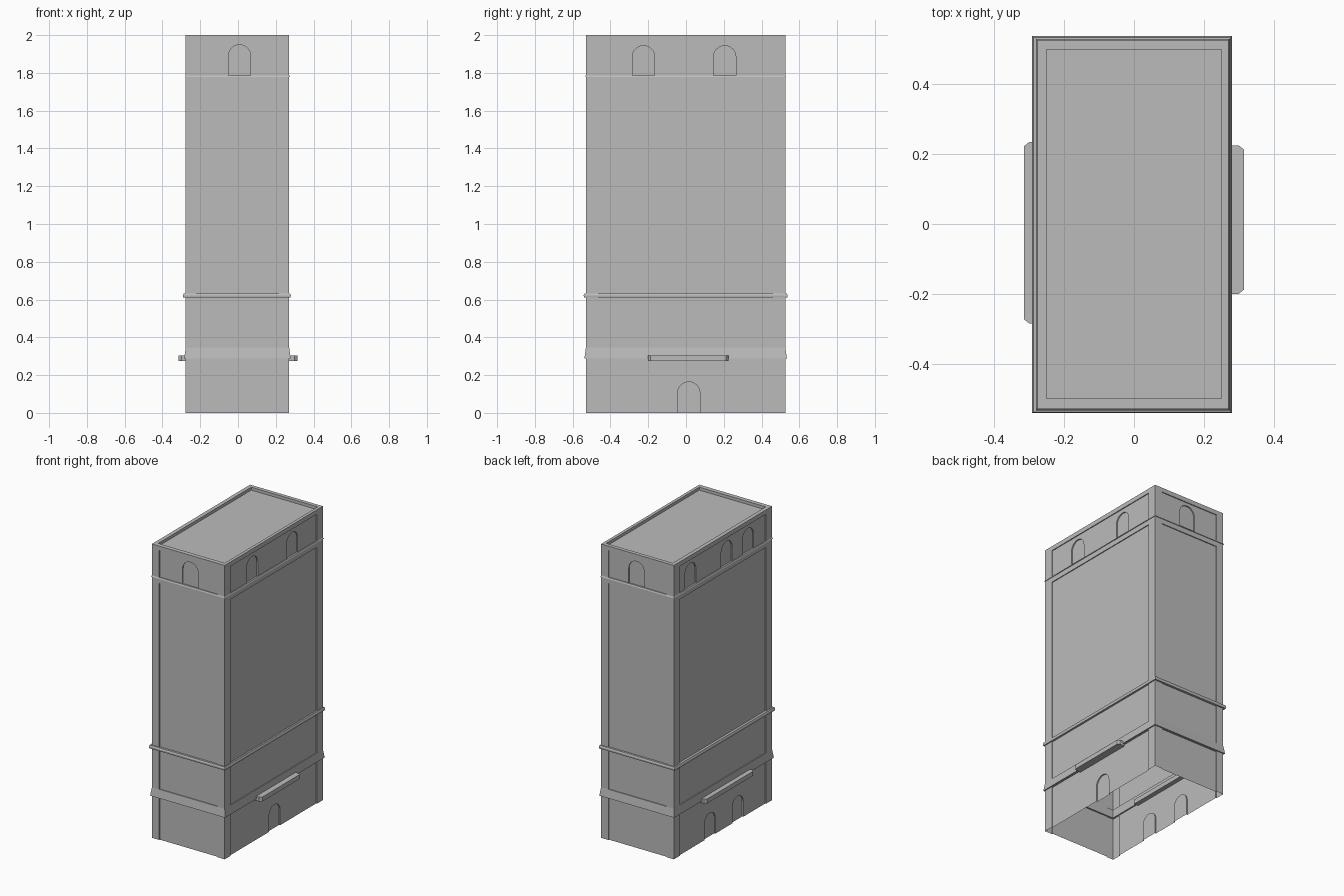
import bpy, bmesh, math
from mathutils import Matrix, Vector

cube = bpy.data.objects.get("Cube")
if cube:
    bpy.data.objects.remove(cube, do_unlink=True)

gray = bpy.data.materials.new("plain_gray")
gray.use_nodes = True
COLOR = (0.5, 0.5, 0.5, 1)
gray.diffuse_color = COLOR
gray.node_tree.nodes["Principled BSDF"].inputs["Base Color"].default_value = COLOR

HX, HY, H = 0.274, 0.528, 2.0          # half width, half depth, height
CX, CY = -0.003, -0.002                # tower centre


def finish(name, bm):
    bmesh.ops.recalc_face_normals(bm, faces=bm.faces)
    mesh = bpy.data.meshes.new(name)
    bm.to_mesh(mesh)
    bm.free()
    mesh.materials.append(gray)
    obj = bpy.data.objects.new(name, mesh)
    bpy.context.collection.objects.link(obj)
    return obj


def add_box(bm, lo, hi):
    lo, hi = Vector(lo), Vector(hi)
    m = Matrix.Translation((lo + hi) / 2) @ Matrix.Diagonal((*(hi - lo), 1))
    bmesh.ops.create_cube(bm, size=1, matrix=m)


def add_prism(bm, outline, push):
    """Extrude a closed 3D outline along a vector."""
    face = bm.faces.new([bm.verts.new(p) for p in outline])
    ext = bmesh.ops.extrude_face_region(bm, geom=[face], use_keep_orig=True)
    verts = [g for g in ext["geom"] if isinstance(g, bmesh.types.BMVert)]
    bmesh.ops.translate(bm, verts=verts, vec=push)


def cut(obj, bm):
    cutter = finish("cutter", bm)
    cutter.hide_render = True
    mod = obj.modifiers.new("cut", "BOOLEAN")
    mod.operation, mod.solver, mod.object = "DIFFERENCE", "EXACT", cutter
    bpy.context.view_layer.objects.active = obj
    bpy.ops.object.modifier_apply(modifier=mod.name)
    bpy.data.objects.remove(cutter, do_unlink=True)


def band(name, profile, shift=(0, 0)):
    """Sweep an (offset, z) profile around the four walls."""
    bm = bmesh.new()
    rings = []
    for off, z in profile:
        x, y = HX + off, HY + off
        rings.append([bm.verts.new((CX + shift[0] + sx * x, CY + shift[1] + sy * y, z))
                      for sx, sy in ((-1, -1), (1, -1), (1, 1), (-1, 1))])
    for a, b in zip(rings, rings[1:] + rings[:1]):
        for i in range(4):
            j = (i + 1) % 4
            bm.faces.new((a[i], a[j], b[j], b[i]))
    return finish(name, bm)


# Tower body
bm = bmesh.new()
add_box(bm, (CX - HX, CY - HY, 0), (CX + HX, CY + HY, H))
tower = finish("tower_walls", bm)

# Shallow wall panels and sunken roof
bm = bmesh.new()
SINK = 0.006
for z0, z1 in ((-0.05, 0.285), (0.32, 1.745), (1.785, 1.97)):
    for s in (-1, 1):
        xs = sorted((CX + s * (HX - SINK), CX + s * (HX + 0.05)))
        ys = sorted((CY + s * (HY - SINK), CY + s * (HY + 0.05)))
        add_box(bm, (xs[0], CY - HY + 0.065, z0), (xs[1], CY + HY - 0.065, z1))
        add_box(bm, (CX - HX + 0.055, ys[0], z0), (CX + HX - 0.055, ys[1], z1))
add_box(bm, (-0.25, -0.5, 1.98), (0.25, 0.5, 2.05))
cut(tower, bm)

# Arched niches: wall axis, side, position along wall, base, spring height
bm = bmesh.new()
niches = [("y", -1, 0.008, 1.785, 1.89), ("y", 1, 0.008, 1.785, 1.89),
          ("x", 1, 0.015, -0.05, 0.105)]
niches += [("x", 1, p, 1.785, 1.885) for p in (-0.225, 0.205)]
niches += [("x", -1, p, 1.785, 1.885) for p in (-0.28, -0.05, 0.34)]
niches += [("x", -1, p, -0.05, 0.105) for p in (-0.17, 0.13)]
R, DEEP = 0.059, 0.014
for axis, s, pos, base, spring in niches:
    arch = [(pos - R, base), (pos + R, base)]
    arch += [(pos + R * math.cos(math.pi * i / 12), spring + R * math.sin(math.pi * i / 12))
             for i in range(13)]
    if axis == "x":
        wall = CX + s * (HX - DEEP)
        add_prism(bm, [(wall, p, z) for p, z in arch], (s * 0.1, 0, 0))
    else:
        wall = CY + s * (HY - DEEP)
        add_prism(bm, [(p, wall, z) for p, z in arch], (0, s * 0.1, 0))
cut(tower, bm)

# Open underside
bm = bmesh.new()
bm.from_mesh(tower.data)
floor = [f for f in bm.faces if f.calc_center_median().z < 0.001]
bmesh.ops.delete(bm, geom=floor, context="FACES")
bm.to_mesh(tower.data)
bm.free()

# Bands around the walls
band("lower_skirt", [(-0.012, 0.288), (0.008, 0.288), (0, 0.345), (-0.012, 0.345)])
band("middle_cornice", [(-0.01, 0.61), (0.01, 0.61), (0.012, 0.622),
                        (0.008, 0.632), (-0.01, 0.632)], (-0.003, 0))
band("upper_trim", [(-0.01, 1.778), (0.004, 1.778), (0, 1.787), (-0.01, 1.787)])

# Entrance canopies with clipped corners
for name, s, y0, y1 in (("left_canopy", 1, -0.2, 0.225), ("right_canopy", -1, -0.285, 0.235)):
    bm = bmesh.new()
    plan = [(0.24, y0), (0.3, y0), (0.315, y0 + 0.012),
            (0.315, y1 - 0.012), (0.3, y1), (0.24, y1)]
    add_prism(bm, [(s * x, y, 0.275) for x, y in plan], (0, 0, 0.03))
    finish(name, bm)
